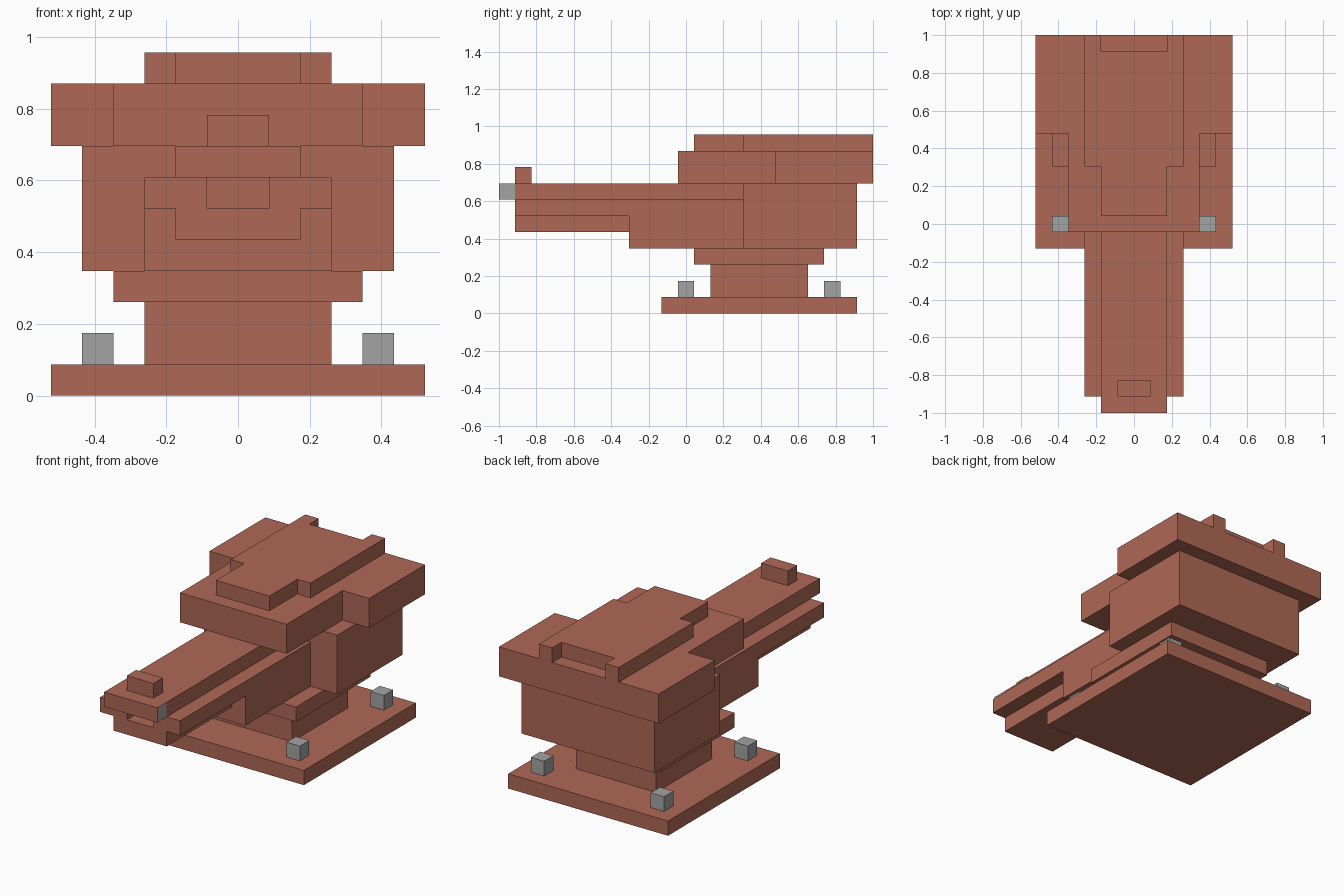
import bpy
import bmesh

if "Cube" in bpy.data.objects:
    bpy.data.objects.remove(bpy.data.objects["Cube"])

U = 2 / 23  # size of one building block


def material(name, rgb):
    m = bpy.data.materials.new(name)
    m.diffuse_color = (*rgb, 1)
    m.use_nodes = True
    m.node_tree.nodes["Principled BSDF"].inputs["Base Color"].default_value = m.diffuse_color
    return m


CLAY = material("clay_red", (0.43, 0.14, 0.093))
GREY = material("bolt_grey", (0.37, 0.37, 0.37))


def box(name, x, y, z, mat=CLAY):
    """Box from block ranges; x is centred, y counts from the front, z from the ground."""
    bm = bmesh.new()
    bmesh.ops.create_cube(bm, size=1)
    for v in bm.verts:
        v.co = (x[v.co.x > 0] * U, y[v.co.y > 0] * U - 1, z[v.co.z > 0] * U)
    me = bpy.data.meshes.new(name)
    bm.to_mesh(me)
    bm.free()
    me.materials.append(mat)
    ob = bpy.data.objects.new(name, me)
    bpy.context.collection.objects.link(ob)
    return ob


def wide(name, half, y, z):
    return box(name, (-half, half), y, z)


# Stand: base plate, pedestal and collar
wide("base_plate", 6, (10, 22), (0, 1))
wide("pedestal", 3, (13, 19), (1, 3))
wide("collar", 4, (12, 20), (3, 4))

# Four grey bolts on the base
for side, x in (("left", (-5, -4)), ("right", (4, 5))):
    for end, y in (("front", (11, 12)), ("rear", (20, 21))):
        box(f"bolt_{end}_{side}", x, y, (1, 2), GREY)

# Body
wide("rear_body", 5, (15, 22), (4, 8))
wide("front_body", 3, (8, 15), (4, 6))

# Barrel: lower rod, middle layer with a notch at the muzzle, upper rail
wide("barrel_rod", 2, (1, 8), (5, 6))
wide("barrel_middle", 3, (4, 15), (6, 7))
for side, x in (("left", (-3, -1)), ("right", (1, 3))):
    box(f"muzzle_jaw_{side}", x, (1, 4), (6, 7))
wide("barrel_rail", 2, (1, 15), (7, 8))
tip = wide("rail_tip", 2, (0, 1), (7, 8))
wide("front_sight", 1, (1, 2), (8, 9))

# Grey face on the right side of the tip
tip.data.materials.append(GREY)
for p in tip.data.polygons:
    p.material_index = int(p.normal.x > 0.9)

# Head
wide("head_front", 4, (11, 17), (8, 10))
wide("head_rear", 6, (17, 23), (8, 10))

# Top cover with a notch at the back
wide("cover_front", 2, (12, 15), (10, 11))
wide("cover_main", 3, (15, 22), (10, 11))
for side, x in (("left", (-3, -2)), ("right", (2, 3))):
    box(f"cover_tab_{side}", x, (22, 23), (10, 11))
